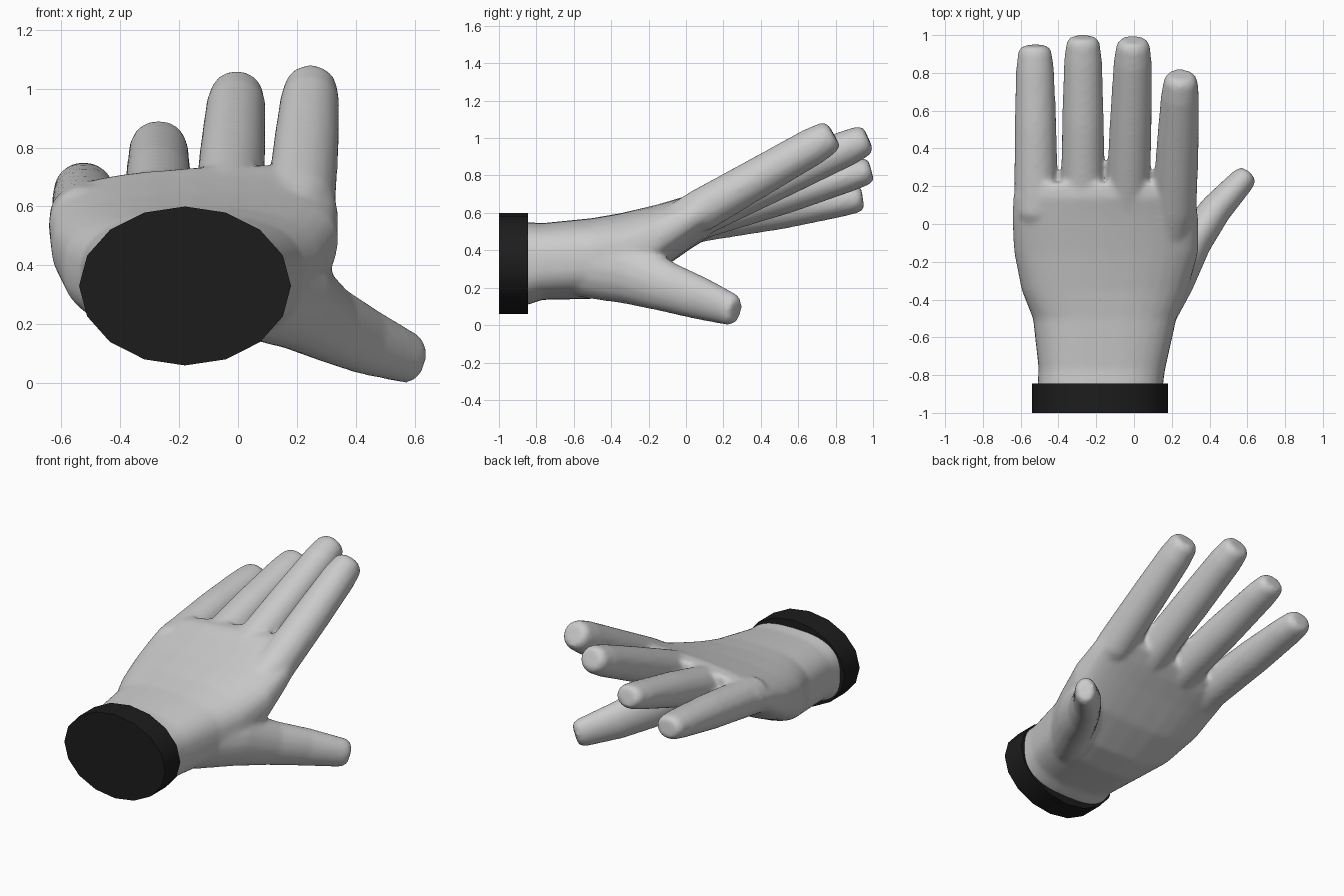
import bpy, bmesh, math
from mathutils import Vector

if "Cube" in bpy.data.objects:
    bpy.data.objects.remove(bpy.data.objects["Cube"])

Z = Vector((0, 0, 1))


def loft(bm, rings, sides=16, power=2.0):
    """Skin closed rings given as (centre, side vector, up vector)."""
    loops = []
    for c, a, b in rings:
        loop = []
        for i in range(sides):
            t = 2 * math.pi * i / sides
            u = math.copysign(abs(math.cos(t)) ** (2 / power), math.cos(t))
            v = math.copysign(abs(math.sin(t)) ** (2 / power), math.sin(t))
            loop.append(bm.verts.new(c + a * u + b * v))
        loops.append(loop)
    for p, q in zip(loops, loops[1:]):
        for i in range(sides):
            j = (i + 1) % sides
            bm.faces.new((p[i], p[j], q[j], q[i]))
    bm.faces.new(loops[0][::-1])
    bm.faces.new(loops[-1])


def tube(bm, path):
    """Tapered digit with a blunt tip; path holds (point, half width, half height)."""
    pts = [Vector(p[0]) for p in path]
    rings = []
    for i, (p, w, h) in enumerate(path):
        d = (pts[min(i + 1, len(pts) - 1)] - pts[max(i - 1, 0)]).normalized()
        side = d.cross(Z).normalized()
        up = side.cross(d)
        if i < len(path) - 1:
            rings.append((pts[i], side * w, up * h))
        else:
            for back, s in ((0.13, 1.0), (0.03, 0.88), (0.0, 0.66)):
                rings.append((pts[i] - d * back, side * w * s, up * h * s))
    loft(bm, rings)


def make_object(name, bm):
    bmesh.ops.recalc_face_normals(bm, faces=bm.faces)
    me = bpy.data.meshes.new(name)
    bm.to_mesh(me)
    bm.free()
    ob = bpy.data.objects.new(name, me)
    bpy.context.collection.objects.link(ob)
    bpy.context.view_layer.objects.active = ob
    for o in bpy.context.selected_objects:
        o.select_set(False)
    ob.select_set(True)
    return ob


bm = bmesh.new()

# Wrist and palm: y, left, right, bottom, top, tilt towards the index side
palm = [
    (-0.90, -0.515, 0.155, 0.10, 0.55, 0.0),
    (-0.84, -0.510, 0.155, 0.11, 0.55, 0.0),
    (-0.77, -0.505, 0.165, 0.135, 0.545, 0.0),
    (-0.50, -0.535, 0.225, 0.14, 0.572, 0.0),
    (-0.35, -0.595, 0.285, 0.18, 0.598, 0.0),
    (-0.15, -0.635, 0.34, 0.285, 0.645, 0.01),
    (0.03, -0.645, 0.34, 0.415, 0.695, 0.02),
    (0.14, -0.64, 0.33, 0.485, 0.73, 0.03),
    (0.22, -0.62, 0.31, 0.545, 0.73, 0.035),
]
loft(bm, [(Vector(((l + r) / 2, y, (b + t) / 2)),
           Vector(((r - l) / 2, 0, k)), Vector((0, 0, (t - b) / 2)))
          for y, l, r, b, t, k in palm], 32, 2.7)

# Four fingers: root, tip, tip half height; the root narrows inside the palm
for root, tip, h in (
        ((0.215, 0.08, 0.613), (0.249, 0.79, 1.02), 0.102),
        ((-0.033, 0.08, 0.592), (-0.003, 0.975, 0.998), 0.097),
        ((-0.27, 0.08, 0.576), (-0.27, 0.99, 0.83), 0.085),
        ((-0.518, 0.08, 0.56), (-0.525, 0.945, 0.68), 0.087)):
    r, t = Vector(root), Vector(tip)
    inner = Vector((r.x * 0.85 - 0.025, -0.28, r.z - 0.16))
    tube(bm, [(inner, 0.07, 0.06), (r, 0.118, 0.116),
              (r.lerp(t, 0.5), 0.112, 0.107), (t, 0.102, h)])

# Thumb, growing out of the heel of the palm
tube(bm, [((-0.06, -0.82, 0.335), 0.09, 0.13), ((0.07, -0.52, 0.32), 0.13, 0.178),
          ((0.20, -0.29, 0.28), 0.125, 0.172), ((0.315, -0.09, 0.20), 0.1, 0.135),
          ((0.435, 0.08, 0.142), 0.086, 0.116), ((0.605, 0.265, 0.075), 0.076, 0.1)])

# Fuse the glove into one smooth skin
glove = make_object("glove", bm)
rm = glove.modifiers.new("Fuse", 'REMESH')
rm.mode = 'VOXEL'
rm.voxel_size = 0.013
rm.use_smooth_shade = True
sm = glove.modifiers.new("Soften", 'SMOOTH')
sm.factor = 0.5
sm.iterations = 14

# Dark cuff closing the wrist
bm = bmesh.new()
loft(bm, [(Vector((-0.18, y, 0.33)), Vector((0.36, 0, 0)), Vector((0, 0, 0.27)))
          for y in (-1.0, -0.845)], 16)
cuff = make_object("cuff", bm)
bpy.ops.object.shade_smooth_by_angle(angle=math.radians(35))
mat = bpy.data.materials.new("cuff_black")
mat.diffuse_color = (0.012, 0.012, 0.012, 1)
mat.use_nodes = True
mat.node_tree.nodes["Principled BSDF"].inputs["Base Color"].default_value = mat.diffuse_color
cuff.data.materials.append(mat)
